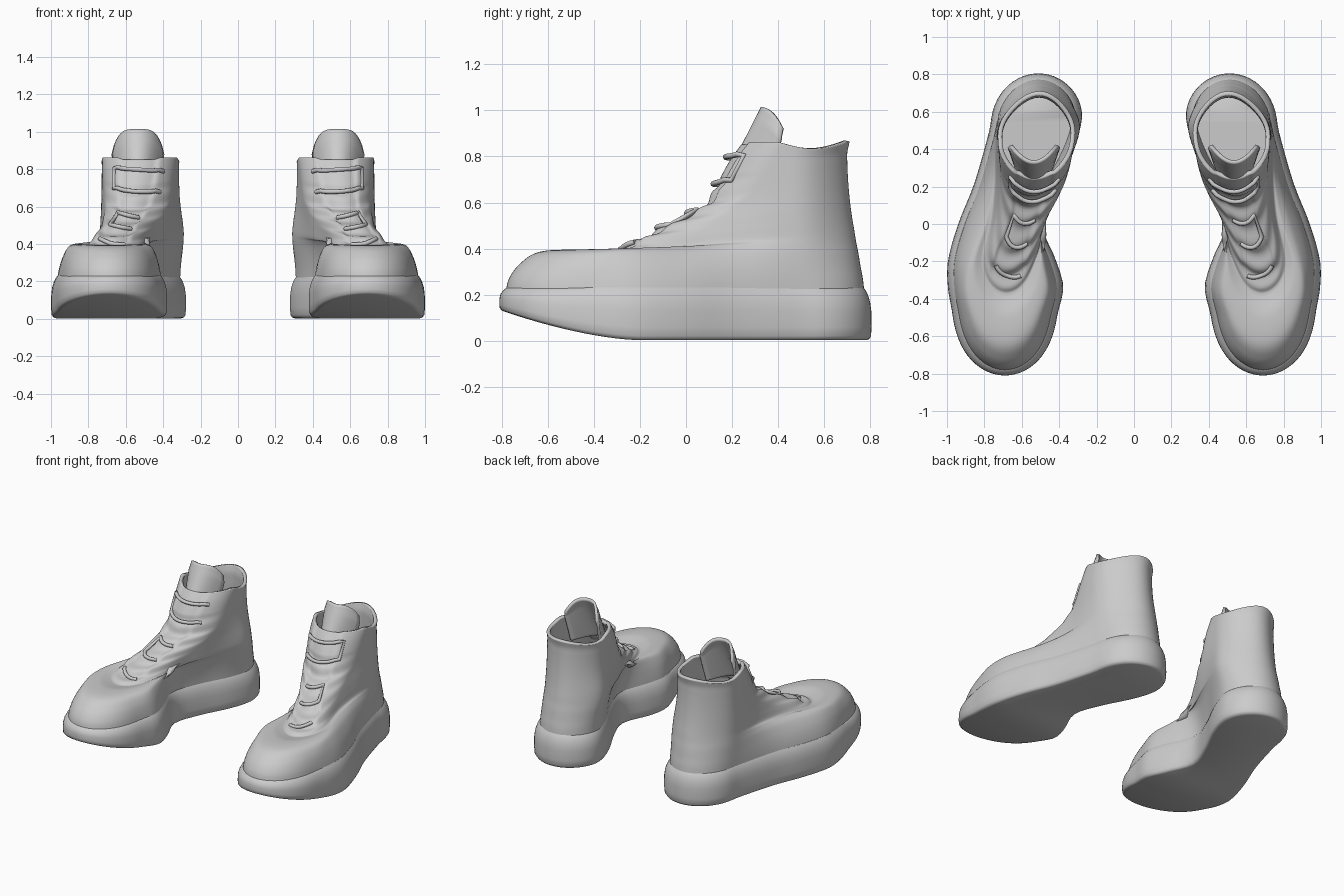
import bpy, bmesh, math

if "Cube" in bpy.data.objects:
    bpy.data.objects.remove(bpy.data.objects["Cube"])

N = 96  # points around each ring


def interp(table, t):
    """Smooth (Hermite) lookup in rows of (key, values...)."""
    t = min(max(t, table[0][0]), table[-1][0])
    i = 0
    while i < len(table) - 2 and t > table[i + 1][0]:
        i += 1
    a, b = table[i], table[i + 1]
    p, q = table[max(i - 1, 0)], table[min(i + 2, len(table) - 1)]
    h = b[0] - a[0]
    u = (t - a[0]) / h
    out = []
    for c in range(1, len(a)):
        m0 = (b[c] - p[c]) / (b[0] - p[0]) * h
        m1 = (q[c] - a[c]) / (q[0] - a[0]) * h
        out.append((2*u**3 - 3*u*u + 1)*a[c] + (u**3 - 2*u*u + u)*m0
                   + (3*u*u - 2*u**3)*b[c] + (u**3 - u*u)*m1)
    return out


# y, inner x, outer x of the sole, and of the top of the shoe
FOOT = [(-.81, .41, .97), (-.5, .41, .97), (-.34, .378, .995), (-.2, .415, .995),
        (0, .49, .94), (.2, .425, .86), (.4, .325, .80), (.55, .28, .765), (.81, .27, .75)]
TOP = [(-.81, .54, .83), (-.6, .54, .83), (-.27, .55, .79), (0, .46, .70),
       (.2, .37, .70), (.4, .325, .725), (.55, .31, .725), (.72, .33, .68)]
# step, front y, front z, back y, back z, blend foot->top, front roundness
RINGS = [(0, -.785, .20, .775, .20, 0, .34), (1, -.768, .27, .768, .265, .07, .34),
         (2, -.72, .335, .758, .32, .18, .34), (3, -.64, .385, .748, .38, .35, .34),
         (4, -.5, .395, .738, .43, .53, .36), (5, -.36, .378, .73, .48, .67, .36),
         (6, -.27, .425, .72, .54, .75, .32), (7, -.15, .48, .712, .60, .82, .27),
         (8, -.01, .55, .706, .66, .9, .23), (9, .09, .62, .702, .72, .95, .2),
         (10, .14, .72, .70, .77, .98, .2), (11, .185, .80, .70, .82, 1, .2),
         (12, .23, .862, .71, .865, 1, .2)]


def edge_round(y, y0, y1, r0, r1):
    f = min(max((y - y0) / r0, 0), 1)
    b = min(max((y1 - y) / r1, 0), 1)
    return math.sqrt(max(0, 1 - (1 - f)**2)) * math.sqrt(max(0, 1 - (1 - b)**2))


def upper_point(k, th):
    y0, z0, y1, z1, s, r = interp(RINGS, k)
    y = (y0 + y1)/2 - (y1 - y0)/2 * math.cos(th)
    z = z0 + (z1 - z0) * (y - y0) / (y1 - y0)
    fi, fo = interp(FOOT, y)
    ti, to = interp(TOP, y)
    a = (fi + .03) * (1 - s) + ti * s
    b = (fo - .03) * (1 - s) + to * s
    # ankle bulge on the inner side
    a -= .025 * math.exp(-((z - .45)/.15)**2 - ((y - .52)/.17)**2)
    e = edge_round(y, y0, y1, r, .25)
    x = (a + b)/2 + (b - a)/2 * e * (1 if math.sin(th) >= 0 else -1)
    # recessed throat with wrinkles between the lace flaps
    if math.cos(th) > 0:
        on = min(max((k - 5.2) / .6, 0), 1)
        d = -.014 * on * min(max((.62 - e) / .12, 0), 1)
        if 4.8 < k < 10:
            d += .010 * math.sin(k * 6.28) * max(0, 1 - e)**.4
        y -= d * .75
        z += d * .66
    # dip in the collar behind the ankle
    if y > .4 and k > 10:
        z -= .03 * (k - 10)/2 * math.sin(math.pi * min(1, (y - .4)/.31))
    return x, y, z


def sole_point(inset, f, th):
    y0, y1 = -.81 + inset, .805 - inset
    y = (y0 + y1)/2 - (y1 - y0)/2 * math.cos(th)
    a, b = interp(FOOT, y)
    a, b = a + inset, b - inset
    e = edge_round(y, y0, y1, .35, .25)
    x = (a + b)/2 + (b - a)/2 * e * (1 if math.sin(th) >= 0 else -1)
    low = .003 + .128 * (max(0, -.2 - y) / .6)**1.6
    return x, y, low + (.232 - low) * f


def make(name, verts, faces, thick=0):
    me = bpy.data.meshes.new(name)
    me.from_pydata(verts, [], faces)
    bm = bmesh.new()
    bm.from_mesh(me)
    bmesh.ops.remove_doubles(bm, verts=bm.verts, dist=.0002)
    bmesh.ops.recalc_face_normals(bm, faces=bm.faces)
    bm.to_mesh(me)
    bm.free()
    me.shade_smooth()
    ob = bpy.data.objects.new(name, me)
    bpy.context.collection.objects.link(ob)
    if thick:
        so = ob.modifiers.new("thickness", 'SOLIDIFY')
        so.thickness = thick
        so.offset = -1
    mi = ob.modifiers.new("pair", 'MIRROR')
    mi.use_mirror_merge = False
    return ob


def loft(name, rings, cap=False, thick=0):
    verts = [p for r in rings for p in r]
    faces = [(j*N + i, j*N + (i + 1) % N, (j + 1)*N + (i + 1) % N, (j + 1)*N + i)
             for j in range(len(rings) - 1) for i in range(N)]
    if cap:  # strips across the ring keep the curved underside smooth
        for o in (0, (len(rings) - 1) * N):
            for i in range(N // 2):
                f = [o + i, o + i + 1, o + (N - i - 1) % N, o + (N - i) % N]
                faces.append(tuple(dict.fromkeys(f)))
    return make(name, verts, faces, thick)


angles = [2 * math.pi * i / N for i in range(N)]

# rubber sole
prof = [(.022, 0), (.010, .02), (.002, .08), (0, .25), (.001, .55), (.006, .72),
        (.015, .85), (.025, .94), (.035, 1)]
sole = loft("sole", [[sole_point(i, f, t) for t in angles] for i, f in prof], cap=True)
sole.data.set_sharp_from_angle(angle=math.radians(50))

# shoe upper, open at the collar
loft("upper", [[upper_point(j / 8, t) for t in angles] for j in range(97)], thick=.024)

# tongue: a curved sheet standing in the collar
U, V = 20, 20
verts = []
for j in range(V + 1):
    for i in range(U + 1):
        a = i / U * 2 - 1
        v = j / V
        z = .70 + (.315 - .09 * a**4) * v
        y = .165 + .16 * v + (.20 - .105 * v) * a * a
        w = .125 + .02 * v - .015 * max(0, v - .8) * 5
        verts.append((.535 + w * a, y, z))
faces = [(j*(U+1) + i, j*(U+1) + i + 1, (j+1)*(U+1) + i + 1, (j+1)*(U+1) + i)
         for j in range(V) for i in range(U)]
make("tongue", verts, faces, .018)


# laces weaving back and forth across the throat
def lace(name, rows, lift, width, slant):
    path = []
    for n, k in enumerate(rows):
        r = interp(RINGS, k)
        reach = math.acos(1 - width * r[5] / ((r[2] - r[0]) / 2))
        for i in range(13):
            t = i / 6 - 1
            side = t if n % 2 == 0 else -t
            x, y, z = upper_point(k + slant * side, reach * side)
            o = .002 + lift * (1 - t**4)
            path.append((x, y - o * .8, z + o * .6))
    for sx, label in ((1, "right"), (-1, "left")):
        cu = bpy.data.curves.new(name, 'CURVE')
        cu.dimensions = '3D'
        cu.bevel_depth = .012
        cu.bevel_resolution = 2
        cu.use_fill_caps = True
        sp = cu.splines.new('POLY')
        sp.points.add(len(path) - 1)
        for p, (x, y, z) in zip(sp.points, path):
            p.co = (x * sx, y, z, 1)
        sp.use_smooth = True
        bpy.context.collection.objects.link(bpy.data.objects.new(f"{name}_{label}", cu))


lace("lower_lace", [5.8], .004, .10, .3)
lace("middle_lace", [7.2, 8.1], .004, .12, .15)
lace("upper_lace", [9.6, 10.9], .022, .34, .12)
